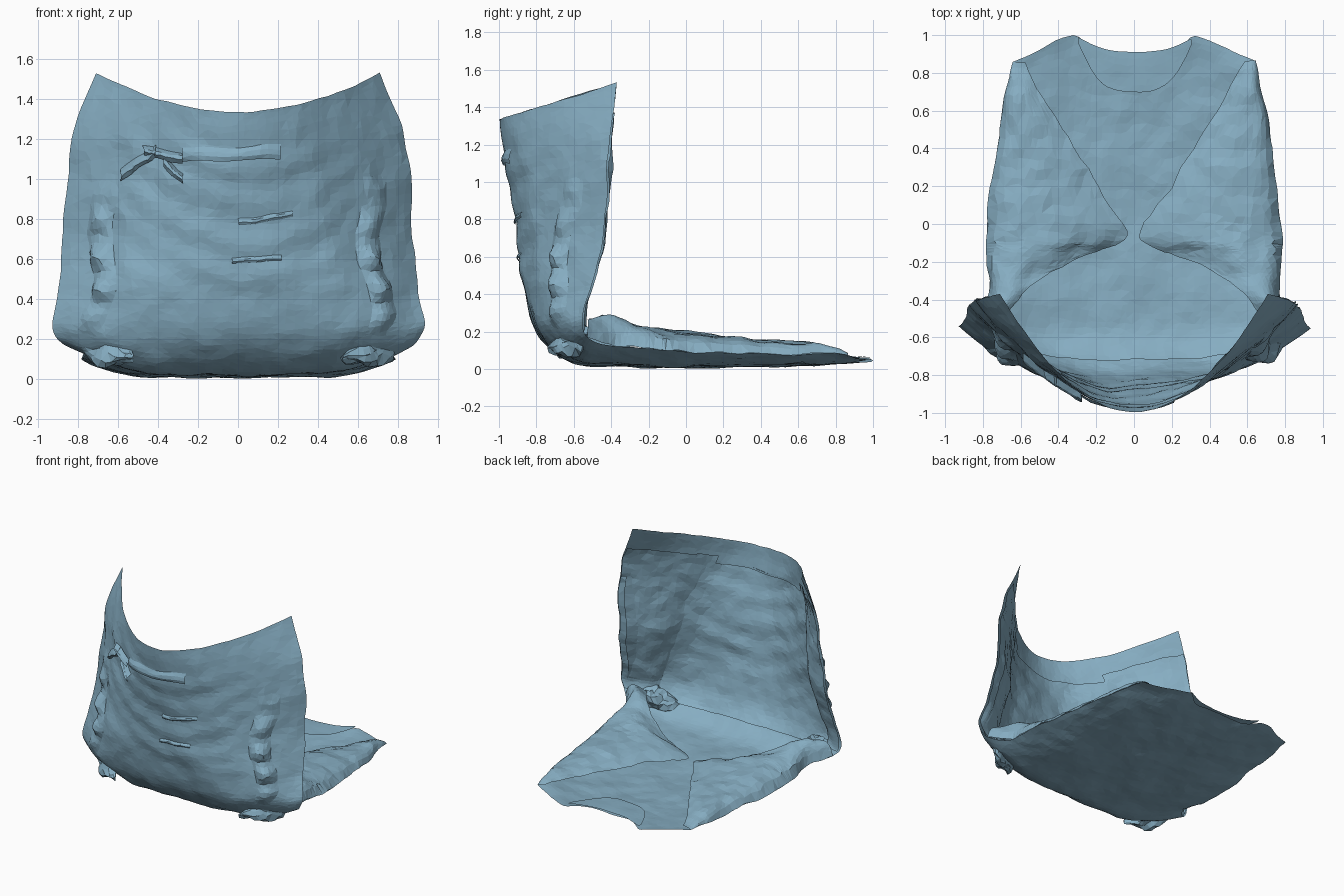
import bpy, bmesh, math, random
from mathutils import Vector, noise

if "Cube" in bpy.data.objects:
    bpy.data.objects.remove(bpy.data.objects["Cube"])

random.seed(4)
cloth = bpy.data.materials.new("cloth")
cloth.diffuse_color = (.24, .42, .54, 1)
cloth.use_nodes = True
cloth.node_tree.nodes["Principled BSDF"].inputs["Base Color"].default_value = cloth.diffuse_color


def catmull(rows, t):
    # smooth blend through rows of numbers, t in 0..1
    f = max(0, min(t, 0.99999)) * (len(rows) - 1)
    i, f = int(f), f - int(f)
    a, b, c, d = (rows[max(0, min(len(rows) - 1, i + k))] for k in (-1, 0, 1, 2))
    return [0.5 * (2*q + (r - p)*f + (2*p - 5*q + 4*r - s)*f*f + (3*q - p - 3*r + s)*f**3)
            for p, q, r, s in zip(a, b, c, d)]


def sheet(name, fn, nu, nv, fine=0.006, freq=11.0):
    # cloth grid: fn(u, v) with u, v in 0..1; shared broad wrinkles keep joined edges together
    bm = bmesh.new()
    g = []
    for j in range(nv + 1):
        row = []
        for i in range(nu + 1):
            u, v = i / nu, j / nv
            if 0 < i < nu:
                u += random.uniform(-.25, .25) / nu
            if 0 < j < nv:
                v += random.uniform(-.25, .25) / nv
            p = Vector(fn(u, v))
            broad = .016 * max(.25, min(1, (1.45 - p.z) * 3))
            p += noise.noise_vector(p * 4) * broad + noise.noise_vector(p * freq) * fine
            p.z = max(p.z, 0.002)
            p.y = max(-1, min(1, p.y))
            row.append(bm.verts.new(p))
        g.append(row)
    for j in range(nv):
        for i in range(nu):
            bm.faces.new((g[j][i], g[j][i+1], g[j+1][i+1], g[j+1][i]))
    bmesh.ops.triangulate(bm, faces=bm.faces[:])
    me = bpy.data.meshes.new(name)
    bm.to_mesh(me)
    bm.free()
    me.materials.append(cloth)
    ob = bpy.data.objects.new(name, me)
    bpy.context.collection.objects.link(ob)


# centre y, centre z, half width, edge y, edge z, roundness: top hem down, along floor, to neck
STATIONS = [
    (-1.00, 1.335, .71, -.37, 1.53, 1.9),
    (-.97, 1.12, .82, -.40, 1.25, 1.9),
    (-.935, .90, .86, -.42, .95, 2.0),
    (-.90, .65, .875, -.45, .66, 2.3),
    (-.865, .42, .90, -.51, .44, 2.8),
    (-.79, .19, .925, -.55, .27, 3.2),
    (-.62, .04, .87, -.52, .17, 3.4),
    (-.38, .015, .77, -.38, .12, 4.0),
    (-.05, .01, .78, -.05, .10, 5.0),
    (.30, .015, .745, .30, .09, 5.0),
    (.62, .02, .70, .60, .08, 4.0),
    (.91, .04, .64, .86, .08, 3.0)]


def body(s, v):
    # s across -1..1, v from hem to neck
    yc, zc, hw, ye, ze, p = catmull(STATIONS, v)
    a = abs(s) ** p
    y, z = yc + (ye - yc) * a, zc + (ze - zc) * a
    # hanging swags on the upright part, straight shoulder lines rising to the neck
    fade = max(0, 1 - 1.4 * s * s) * min(1, max(0, (.45 - v) * 6)) * min(1, v * 8)
    swag = math.sin(34 * (z - .55 * s * s) + 3 * s) * .005 * fade
    if v > .85:
        rise = (1 - abs(s)) / .52 if abs(s) > .48 else max(0, 1 - (.48 - abs(s)) / .2) ** 1.5
        y += (v - .85) / .15 * .095 * rise
    return Vector((hw * s, y + swag, z))


sheet("back_panel", lambda u, v: body(2*u - 1, v), 44, 84)


# lining hanging just inside the upright part, fading into the floor
def lining(u, v):
    s = (2*u - 1) * .97
    gap = .012 + .022 * math.sin(math.pi * v) * (1 + .6 * math.sin(9 * s))
    p = body(s, .075 + .42 * v)
    return p + Vector((-gap * s, gap, gap * .6 * v))


sheet("lining", lining, 40, 36, .008)

# front panels lying on the floor part: y, outer x, inner x, edge z, crest z, inner z
FRONT = [
    (.86, .64, .58, .08, .09, .09),
    (.68, .685, .49, .08, .135, .10),
    (.40, .732, .31, .087, .16, .11),
    (.15, .765, .16, .095, .185, .11),
    (-.07, .78, .03, .10, .20, .09),
    (-.15, .778, .20, .105, .21, .10),
    (-.26, .772, .44, .112, .24, .17),
    (-.38, .77, .60, .12, .29, .25),
    (-.52, .87, .70, .17, .27, .24)]


def front(side):
    def fn(u, v):
        y, xo, xi, ze, zm, zi = catmull(FRONT, v)
        x = xo + (xi - xo) * u
        z = ze + (zi - ze) * u + (zm - (ze + zi) / 2) * math.sin(math.pi * u ** .6)
        # folds fanning from the waist
        z += .014 * math.sin(24 * y + 9 * x) * math.sin(math.pi * u) * max(0, v - .3)
        return (side * x, y, z)
    return fn


# side flaps folded in against the inside of the upright part
def flap(side):
    def fn(u, v):
        t = .055 + v * .45
        inner = (.42 if side > 0 else .50) + .33 * v
        s = 1 + (inner - 1) * u
        p = body(side * s, t)
        out = .012 + .06 * math.sin(math.pi * min(u * 1.1, 1)) * (.4 + .6 * math.sin(math.pi * v))
        return p + Vector((-side * out * s, out * .8, out * .3 * v))
    return fn


# crumpled cloth rolled up along the side of the lower bend
def crumple(side):
    def fn(u, v):
        a = 2 * math.pi * u
        r = .08 * math.sin(math.pi * (.05 + .9 * v)) * (1 + .3 * math.sin(3 * a + 9 * v))
        c = Vector((.52 + .31 * v, -.73 + .22 * v, .10 + .10 * v))
        c += Vector((.5, -.5, 0)) * math.cos(a) * r + Vector((0, 0, 1)) * math.sin(a) * r
        return (side * c.x, c.y, c.z)
    return fn


# bunched vertical pleat near each side of the front
def pleat(side):
    def fn(u, v):
        wave = .025 * math.sin(9 * v + side)
        p = body(side * (.70 + .14 * u + wave), .15 + .31 * v)
        o = .03 * math.sin(math.pi * u) * math.sin(math.pi * v) * (1 + .5 * math.sin(31 * v))
        return p + Vector((side * o * .8, -o, 0))
    return fn


for word, side in (("left", -1), ("right", 1)):
    sheet("front_panel_" + word, front(side), 14, 40, .014)
    sheet("side_flap_" + word, flap(side), 14, 34, .012)
    sheet("corner_crumple_" + word, crumple(side), 12, 12, .022)
    sheet("side_pleat_" + word, pleat(side), 6, 24, .012)


# facing inside the back of the neck
def facing(u, v):
    s = 2 * u - 1
    top = .91 + .07 * s * s
    low = .70 + .25 * abs(s) ** 2.6
    return (.30 * s, top + (low - top) * v, .055 + .01 * s * s)


sheet("neck_facing", facing, 18, 6, .003)


# narrow folds poking out of the front: start x, end x, start z, end z, width, depth
def ridge(x0, x1, z0, z1, h, depth):
    def fn(u, v):
        x, z = x0 + (x1 - x0) * u, z0 + (z1 - z0) * u - h * v
        t = min((k / 200 for k in range(90)), key=lambda k: abs(body(x / .84, k).z - z))
        p = body(x / .84, t)
        return (x, p.y - depth * math.sin(math.pi * v * .8), z)
    return fn


for name, args in {"front_fold_upper": (-.28, .21, 1.16, 1.17, .07, .02),
                   "front_fold_diagonal": (-.59, -.42, 1.05, 1.17, .06, .05),
                   "front_fold_bridge": (-.48, -.28, 1.17, 1.13, .05, .05),
                   "front_fold_tail": (-.38, -.27, 1.13, 1.03, .06, .05),
                   "front_fold_middle": (.0, .27, .80, .84, .03, .015),
                   "front_fold_lower": (-.03, .22, .61, .63, .03, .015)}.items():
    sheet(name, ridge(*args), 9, 3, .008)
